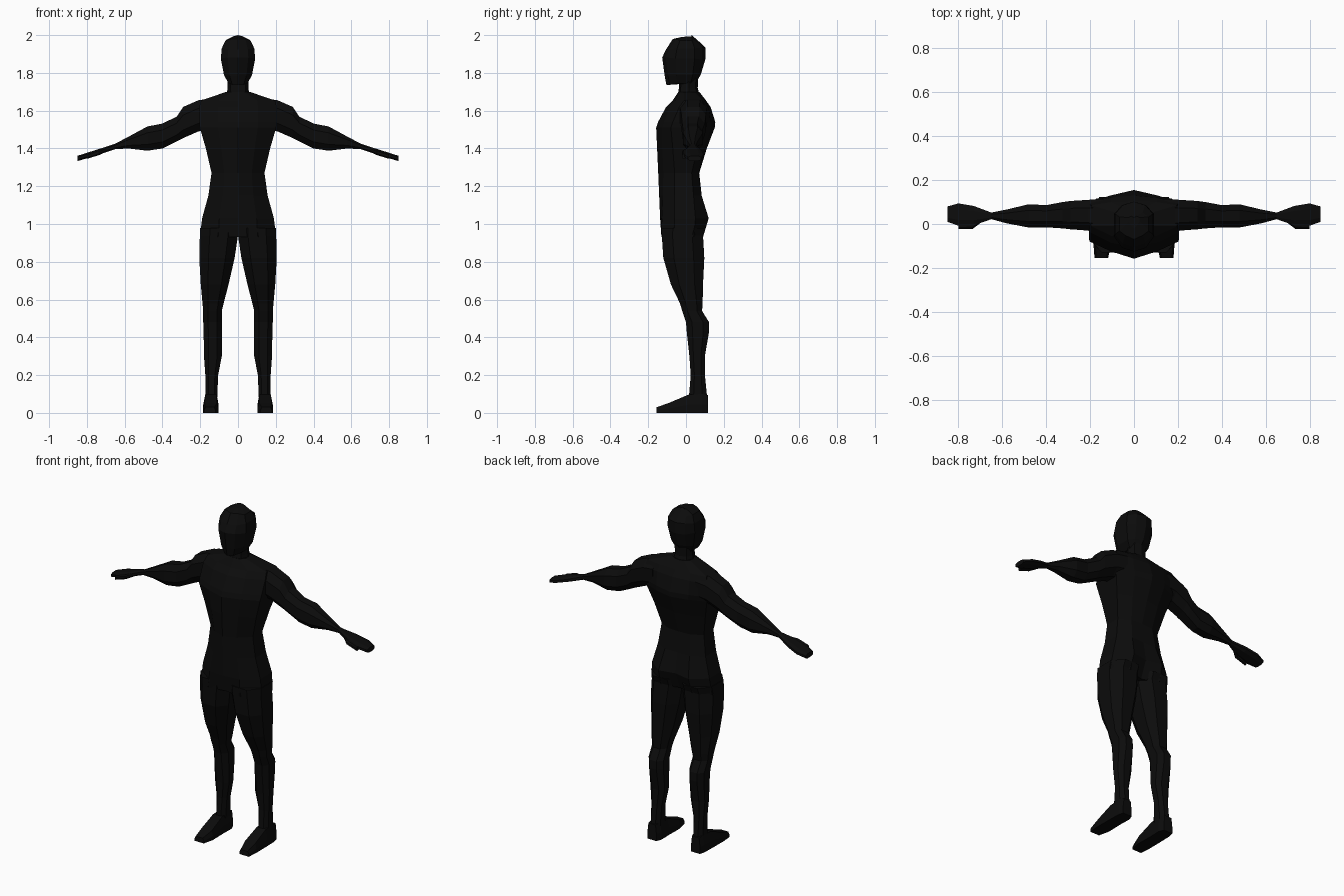
import bpy, bmesh

black = bpy.data.materials.new("matte black")
black.diffuse_color = (0.0035, 0.0035, 0.0035, 1)


def loft(name, rings, mirror=False):
    """Skin a list of equal-length point rings, capped at both ends."""
    bm = bmesh.new()
    loops = [[bm.verts.new(p) for p in ring] for ring in rings]
    n = len(loops[0])
    for a, b in zip(loops, loops[1:]):
        for i in range(n):
            j = (i + 1) % n
            bm.faces.new((a[i], a[j], b[j], b[i]))
    bm.faces.new(loops[0])
    bm.faces.new(loops[-1])
    bmesh.ops.recalc_face_normals(bm, faces=bm.faces)
    me = bpy.data.meshes.new(name)
    bm.to_mesh(me)
    bm.free()
    me.materials.append(black)
    ob = bpy.data.objects.new(name, me)
    bpy.context.collection.objects.link(ob)
    if mirror:
        mod = ob.modifiers.new("mirror", 'MIRROR')
        mod.use_mirror_merge = False
    return ob


def sym_ring(half):
    """Close a half ring, running front to back on +x, across x = 0."""
    return half + [(-x, y, z) for x, y, z in reversed(half[1:-1])]


def octagon(a0, a1, b0, b1, c=0.26):
    """Chamfered rectangle in two coordinates."""
    da, db = (a1 - a0) * c, (b1 - b0) * c
    return [(a0 + da, b0), (a1 - da, b0), (a1, b0 + db), (a1, b1 - db),
            (a1 - da, b1), (a0 + da, b1), (a0, b1 - db), (a0, b0 + db)]


# Torso: height, half width, then y at front centre, front mid, front side,
# back side, back mid, back centre
torso = [
    (0.93, 0.202, -0.115, -0.130, -0.06, 0.04, 0.090, 0.06),
    (1.03, 0.190, -0.137, -0.128, -0.06, 0.05, 0.120, 0.10),
    (1.15, 0.157, -0.142, -0.122, -0.06, 0.04, 0.083, 0.08),
    (1.27, 0.140, -0.147, -0.120, -0.06, 0.03, 0.066, 0.07),
    (1.40, 0.170, -0.153, -0.125, -0.07, 0.06, 0.095, 0.11),
    (1.51, 0.202, -0.158, -0.125, -0.08, 0.09, 0.130, 0.152),
    (1.54, 0.205, -0.148, -0.118, -0.07, 0.10, 0.130, 0.155),
    (1.62, 0.205, -0.105, -0.085, -0.035, 0.10, 0.120, 0.130),
    (1.655, 0.195, -0.070, -0.055, -0.01, 0.085, 0.100, 0.105),
    (1.70, 0.060, -0.040, -0.035, -0.01, 0.045, 0.065, 0.07),
]
loft("torso", [sym_ring([(0, f0, z), (w * .52, f1, z), (w, fs, z),
                         (w, bs, z), (w * .52, b1, z), (0, b0, z)])
               for z, w, f0, f1, fs, bs, b1, b0 in torso])

# Legs: height, inner x, outer x, front y, back y
legs = [
    (0.98, 0.0, 0.200, -0.130, 0.105),
    (0.94, 0.0, 0.202, -0.128, 0.090),
    (0.82, 0.018, 0.205, -0.120, 0.097),
    (0.68, 0.050, 0.197, -0.080, 0.090),
    (0.58, 0.076, 0.188, -0.032, 0.088),
    (0.54, 0.086, 0.184, -0.020, 0.085),
    (0.48, 0.086, 0.184, 0.000, 0.122),
    (0.43, 0.086, 0.182, 0.004, 0.122),
    (0.30, 0.086, 0.180, 0.018, 0.100),
    (0.20, 0.105, 0.173, 0.025, 0.100),
    (0.08, 0.110, 0.172, 0.015, 0.112),
]
loft("legs", [[(x, y, z) for x, y in octagon(i, o, f, b)]
              for z, i, o, f, b in legs], mirror=True)

# Feet: y, inner x, outer x, ankle-side inset, top height
feet = [(-0.155, 0.118, 0.180, 0.008, 0.030),
        (-0.090, 0.103, 0.185, 0.008, 0.053),
        (0.012, 0.105, 0.184, 0.010, 0.096),
        (0.085, 0.103, 0.182, 0.010, 0.100),
        (0.116, 0.115, 0.174, 0.006, 0.095)]
loft("feet", [[(i, y, 0), (o, y, 0), (o, y, h * .45), (o - c, y, h),
               (i + c, y, h), (i, y, h * .45)]
              for y, i, o, c, h in feet], mirror=True)

# Arms and palms: x, front y, back y, bottom z, top z
arms = [
    (0.14, -0.045, 0.115, 1.50, 1.665),
    (0.21, -0.030, 0.110, 1.49, 1.655),
    (0.29, -0.024, 0.105, 1.455, 1.620),
    (0.325, -0.020, 0.100, 1.437, 1.568),
    (0.40, -0.015, 0.086, 1.40, 1.532),
    (0.48, -0.016, 0.090, 1.388, 1.516),
    (0.58, 0.003, 0.066, 1.400, 1.462),
    (0.65, 0.022, 0.052, 1.396, 1.425),
    (0.73, -0.006, 0.082, 1.369, 1.399),
    (0.80, -0.008, 0.094, 1.348, 1.377),
    (0.85, 0.010, 0.080, 1.333, 1.361),
]
loft("arms", [[(x, y, z) for y, z in octagon(f, b, lo, hi)]
              for x, f, b, lo, hi in arms], mirror=True)

# Thumbs
loft("thumbs", [[(x, y, z) for y, z in octagon(f, b, lo, hi)]
                for x, f, b, lo, hi in [(0.69, 0.012, 0.035, 1.385, 1.408),
                                        (0.735, -0.022, 0.01, 1.365, 1.392),
                                        (0.80, -0.022, 0.0, 1.345, 1.370)]],
     mirror=True)

# Neck
loft("neck", [sym_ring([(0, f, z), (w * .7, f + .01, z), (w, .015, z),
                        (w * .7, b - .012, z), (0, b, z)])
              for z, w, f, b in [(1.67, .062, -.042, .075),
                                 (1.72, .055, -.038, .062),
                                 (1.80, .055, -.035, .066)]])

# Head: half width, front y and z, back y and z
head = [(0.050, -0.104, 1.737, 0.055, 1.752),
        (0.074, -0.113, 1.785, 0.078, 1.790),
        (0.091, -0.126, 1.882, 0.102, 1.870),
        (0.086, -0.105, 1.925, 0.102, 1.935),
        (0.066, -0.070, 1.979, 0.070, 1.965)]
rings = []
for w, f, zf, b, zb in head:
    m = (zf + zb) / 2
    rings.append(sym_ring([(0, f, zf), (w * .6, f + .018, zf),
                           (w, f * .45, m), (w, b * .45, m),
                           (w * .6, b - .016, zb), (0, b, zb)]))
rings.append(sym_ring([(0, -.02, 1.991), (.012, -.01, 1.991), (.025, .01, 1.993),
                       (.025, .03, 1.994), (.012, .036, 1.994), (0, .03, 2.0)]))
loft("head", rings)
